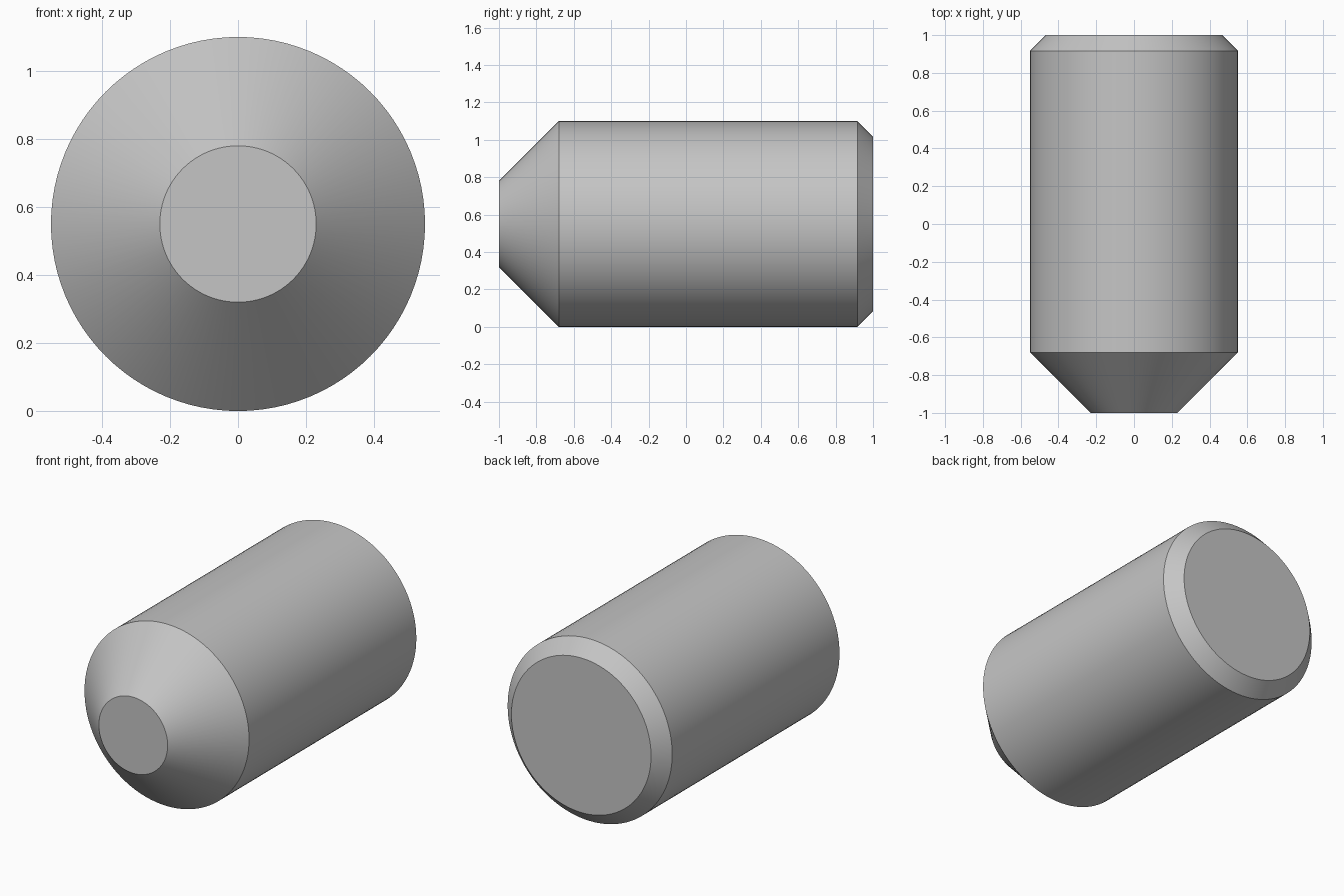
import bpy, bmesh, math

cube = bpy.data.objects.get("Cube")
if cube:
    bpy.data.objects.remove(cube, do_unlink=True)

RADIUS = 0.55
SEGMENTS = 96
# (y, radius) from the blunt cone tip to the chamfered back
PROFILE = [(-1.0, 0.23), (-0.68, RADIUS), (0.917, RADIUS), (1.0, 0.467)]

# Plain grey metal
steel = bpy.data.materials.new("grey steel")
steel.use_nodes = True
colour = (0.56, 0.56, 0.56, 1.0)
steel.diffuse_color = colour
steel.node_tree.nodes["Principled BSDF"].inputs["Base Color"].default_value = colour

# Pin body: rings along y, joined by quads and closed by flat caps
bm = bmesh.new()
rings = []
for y, r in PROFILE:
    angles = [2 * math.pi * i / SEGMENTS for i in range(SEGMENTS)]
    rings.append([bm.verts.new((r * math.cos(a), y, RADIUS + r * math.sin(a))) for a in angles])
for a, b in zip(rings, rings[1:]):
    for i in range(SEGMENTS):
        j = (i + 1) % SEGMENTS
        bm.faces.new((a[i], a[j], b[j], b[i]))
bm.faces.new(rings[0])
bm.faces.new(rings[-1])
bmesh.ops.recalc_face_normals(bm, faces=bm.faces)

mesh = bpy.data.meshes.new("pin_body")
bm.to_mesh(mesh)
bm.free()
mesh.materials.append(steel)
pin = bpy.data.objects.new("pin_body", mesh)
bpy.context.collection.objects.link(pin)

# Smooth round the sides, crisp at the cone, chamfer and caps
bpy.ops.object.select_all(action='DESELECT')
pin.select_set(True)
bpy.context.view_layer.objects.active = pin
bpy.ops.object.shade_smooth_by_angle(angle=math.radians(30))
